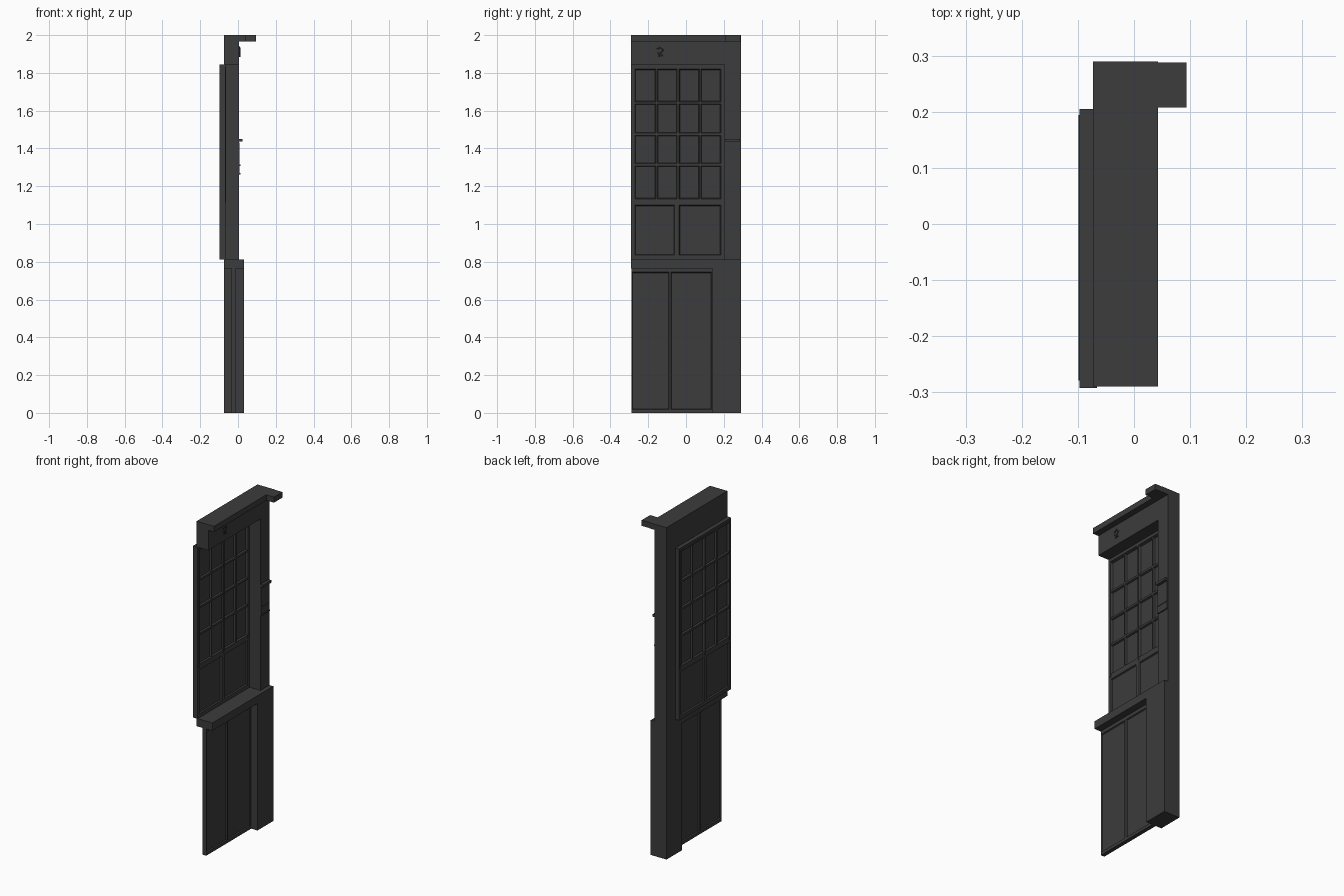
import bpy, bmesh, math
from mathutils import Vector

if "Cube" in bpy.data.objects:
    bpy.data.objects.remove(bpy.data.objects["Cube"])

dark = bpy.data.materials.new("dark_paint")
dark.diffuse_color = (0.045, 0.045, 0.045, 1)
dark.use_nodes = True
dark.node_tree.nodes["Principled BSDF"].inputs["Base Color"].default_value = dark.diffuse_color


def finish(bm, name):
    bmesh.ops.recalc_face_normals(bm, faces=bm.faces)
    me = bpy.data.meshes.new(name)
    bm.to_mesh(me)
    bm.free()
    me.materials.append(dark)
    ob = bpy.data.objects.new(name, me)
    bpy.context.collection.objects.link(ob)
    return ob


def box_mesh(x, y, z):
    bm = bmesh.new()
    bmesh.ops.create_cube(bm, size=1)
    for v in bm.verts:
        v.co = [(r[0] + r[1]) / 2 + c * (r[1] - r[0]) for r, c in zip((x, y, z), v.co)]
    return bm


def box(name, x, y, z):
    return finish(box_mesh(x, y, z), name)


def panelled(name, x, y, z, cols, rows, slope, depth):
    """Slab with sloped recessed panels on both faces, at cols x rows."""
    bm = box_mesh(x, y, z)
    for axis, spans in (((0, 1, 0), cols), ((0, 0, 1), rows)):
        for span in spans:
            for c in span:
                geom = bm.verts[:] + bm.edges[:] + bm.faces[:]
                bmesh.ops.bisect_plane(bm, geom=geom, plane_co=Vector(axis) * c, plane_no=axis)
    bm.normal_update()
    panes = []
    for f in bm.faces:
        c = f.calc_center_median()
        if abs(f.normal.x) > 0.9 and any(a < c.y < b for a, b in cols) \
                and any(a < c.z < b for a, b in rows):
            panes.append(f)
    bmesh.ops.inset_individual(bm, faces=panes, thickness=slope, depth=-depth)
    return finish(bm, name)


# Structural frame: posts, sill and lintel
box("lower_post", (-0.073, 0.032), (0.14, 0.29), (0, 0.765))
box("sill_beam", (-0.073, 0.032), (-0.29, 0.29), (0.765, 0.812))
box("upper_post", (-0.073, 0.006), (0.205, 0.29), (0.812, 1.845))
box("lintel", (-0.073, 0.006), (-0.29, 0.29), (1.845, 1.966))
box("cornice", (-0.073, 0.043), (-0.29, 0.29), (1.966, 2.0))
box("cornice_end_block", (0.043, 0.094), (0.208, 0.288), (1.966, 2.0))

# Lower boarded infill with two tall panels
panelled("lower_panel", (-0.034, -0.010), (-0.288, 0.14), (0, 0.765),
         [(-0.286, -0.089), (-0.079, 0.135)], [(0.018, 0.745)], 0.005, 0.007)

# Glazed window: sixteen lights above two solid panels
panelled("window_lights", (-0.097, -0.066), (-0.292, 0.205), (1.115, 1.845),
         [(-0.27, -0.16), (-0.16 + 0.008, -0.047), (-0.036, 0.071), (0.079, 0.184)],
         [(1.133, 1.307), (1.319, 1.469), (1.481, 1.635), (1.647, 1.82)], 0.005, 0.010)
panelled("window_base_panels", (-0.097, -0.066), (-0.292, 0.205), (0.812, 1.115),
         [(-0.27, -0.06), (-0.036, 0.184)], [(0.835, 1.10)], 0.005, 0.008)

# Raised rims and sash stiles that give the window its stepped border
for side, y in (("left", (-0.279, -0.271)), ("middle", (-0.045, -0.038)), ("right", (0.186, 0.194))):
    box("sash_stile_" + side, (-0.099, -0.063), y, (1.115, 1.83))
box("sash_head", (-0.099, -0.063), (-0.279, 0.194), (1.824, 1.832))

# Thin fittings on the post: ledge, notice plate, strap
box("post_ledge", (0.004, 0.023), (0.207, 0.285), (1.436, 1.451))
box("post_plate", (0.004, 0.009), (0.207, 0.285), (1.262, 1.432))
box("post_strap", (0.004, 0.013), (0.207, 0.285), (1.262, 1.27))
box("post_strap_upper", (0.004, 0.012), (0.207, 0.285), (1.307, 1.314))

# Small forged scroll ornament on the lintel
cu = bpy.data.curves.new("lintel_scroll", "CURVE")
cu.dimensions = "3D"
cu.bevel_depth = 0.004
cu.bevel_resolution = 1
cu.use_fill_caps = True
cu.materials.append(dark)
for pts in ([(-0.155, 1.925), (-0.135, 1.935), (-0.12, 1.92), (-0.135, 1.905), (-0.125, 1.888)],
            [(-0.15, 1.908), (-0.14, 1.90), (-0.145, 1.885)]):
    sp = cu.splines.new("POLY")
    sp.points.add(len(pts) - 1)
    for p, (y, z) in zip(sp.points, pts):
        p.co = (0.008, y, z, 1)
bpy.context.collection.objects.link(bpy.data.objects.new("lintel_scroll", cu))
